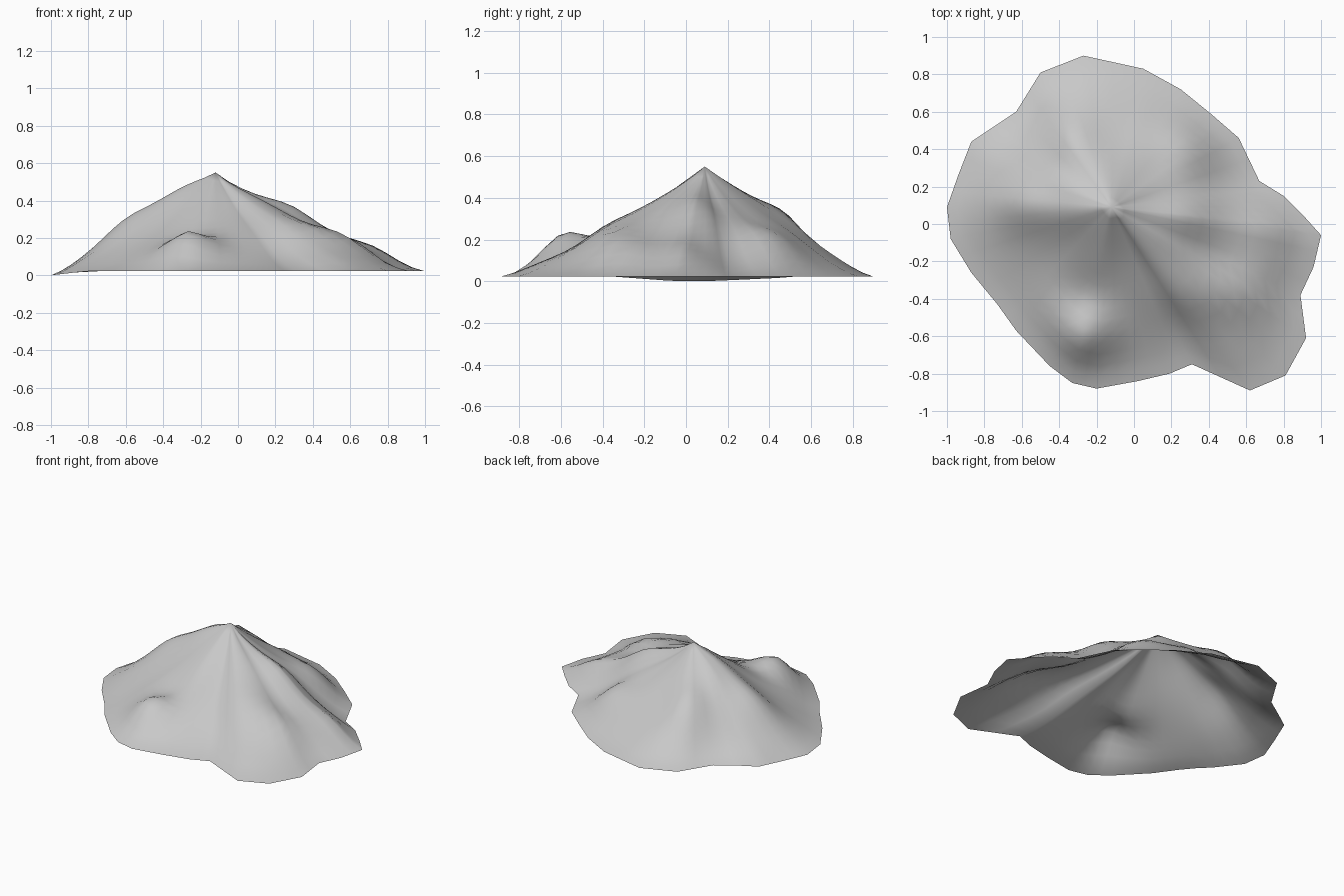
import bpy
import bmesh
import math
from mathutils import Vector, geometry

default_cube = bpy.data.objects.get("Cube")
if default_cube:
    bpy.data.objects.remove(default_cube, do_unlink=True)

# Foot of the mountain, clockwise from the back
OUTLINE = [Vector(p) for p in (
    (-.27, .9), (.05, .83), (.25, .72), (.41, .59), (.56, .46), (.67, .23),
    (.8, .15), (.91, .04), (1, -.06), (.96, -.23), (.89, -.38), (.92, -.61),
    (.81, -.81), (.62, -.89), (.31, -.75), (.19, -.8), (.02, -.84),
    (-.2, -.88), (-.33, -.85), (-.45, -.76), (-.63, -.57), (-.73, -.43),
    (-.87, -.26), (-.98, -.08), (-1, .09), (-.94, .26), (-.87, .44),
    (-.63, .6), (-.5, .81))]
SUMMIT = Vector((-.12, .09))
SUMMIT_HEIGHT = .55
BUMP_RADIUS = .16
RINGS = 16

# Spot heights of the ridges, knolls and hollows: x, y, z
SPOTS = (
    (-.12, .09, .55), (-.28, .1, .48), (-.1, -.18, .35),      # summit
    (-.45, .12, .385), (-.62, .14, .285), (-.78, .06, .14),   # west shoulder
    (-.3, .3, .39), (-.38, .47, .3), (-.3, .7, .12),          # north ridge
    (.3, .08, .345), (.54, .0, .22), (.76, .0, .125),         # east ridge
    (.3, .45, .19), (.05, .5, .22),                           # north-east slope
    (.27, -.37, .275), (.49, -.36, .24), (.68, -.32, .15),    # south-east ridge
    (.62, -.66, .09), (.3, -.58, .11),                        # south-east spur
    (-.29, -.62, .21), (-.43, -.42, .155), (-.25, -.4, .21),  # south knoll
    (.08, -.65, .085))                                        # south hollow


def foot_height(x):
    return min(.022, max(0, (x + 1) * .12))


def slope_fraction(point):
    """0 at the summit, 1 at the foot."""
    ray = point - SUMMIT
    if ray.length < 1e-5:
        return 0
    far = SUMMIT + ray.normalized() * 4
    for a, b in zip(OUTLINE, OUTLINE[1:] + OUTLINE[:1]):
        hit = geometry.intersect_line_line_2d(SUMMIT, far, a, b)
        if hit:
            return ray.length / (hit - SUMMIT).length
    return 1


def cone_height(point, t):
    foot = foot_height(point.x)
    return foot + (SUMMIT_HEIGHT - foot) * max(0, 1 - t) ** 1.25


def fade(t):
    return max(0, 1 - t ** 4)


def bump(a, b):
    return math.exp(-((a - b).length / BUMP_RADIUS) ** 2)


# Fit the strength of each bump so the terrain passes through its spot
centres = [Vector((x, y)) for x, y, z in SPOTS]
wanted = []
for centre, spot in zip(centres, SPOTS):
    t = slope_fraction(centre)
    wanted.append((spot[2] - cone_height(centre, t)) / fade(t))
strength = [0.0] * len(SPOTS)
for step in range(80):
    for i, centre in enumerate(centres):
        reached = sum(s * bump(centre, c) for s, c in zip(strength, centres))
        strength[i] += wanted[i] - reached


def terrain_height(point, t):
    relief = sum(s * bump(point, c) for s, c in zip(strength, centres))
    return max(0, cone_height(point, t) + fade(t) * relief)


# Rim points: every outline corner plus the middle of each edge
rim = []
for a, b in zip(OUTLINE, OUTLINE[1:] + OUTLINE[:1]):
    rim += [a, a.lerp(b, .5)]

# Mountain surface, rings from the summit to the foot, open underneath
bm = bmesh.new()
top = bm.verts.new((SUMMIT.x, SUMMIT.y, terrain_height(SUMMIT, 0)))
rings = []
for r in range(1, RINGS + 1):
    t = r / RINGS
    ring = []
    for corner in rim:
        p = SUMMIT.lerp(corner, t)
        ring.append(bm.verts.new((p.x, p.y, terrain_height(p, t))))
    rings.append(ring)

count = len(rim)
for i in range(count):
    j = (i + 1) % count
    bm.faces.new((top, rings[0][j], rings[0][i]))
    for inner, outer in zip(rings, rings[1:]):
        bm.faces.new((inner[i], inner[j], outer[j], outer[i]))
for face in bm.faces:
    face.smooth = True

mesh = bpy.data.meshes.new("mountain")
bm.to_mesh(mesh)
bm.free()
mountain = bpy.data.objects.new("mountain", mesh)
bpy.context.collection.objects.link(mountain)

# Plain grey rock
rock = bpy.data.materials.new("grey_rock")
rock.use_nodes = True
colour = (.58, .58, .58, 1)
rock.diffuse_color = colour
rock.node_tree.nodes["Principled BSDF"].inputs["Base Color"].default_value = colour
mesh.materials.append(rock)
